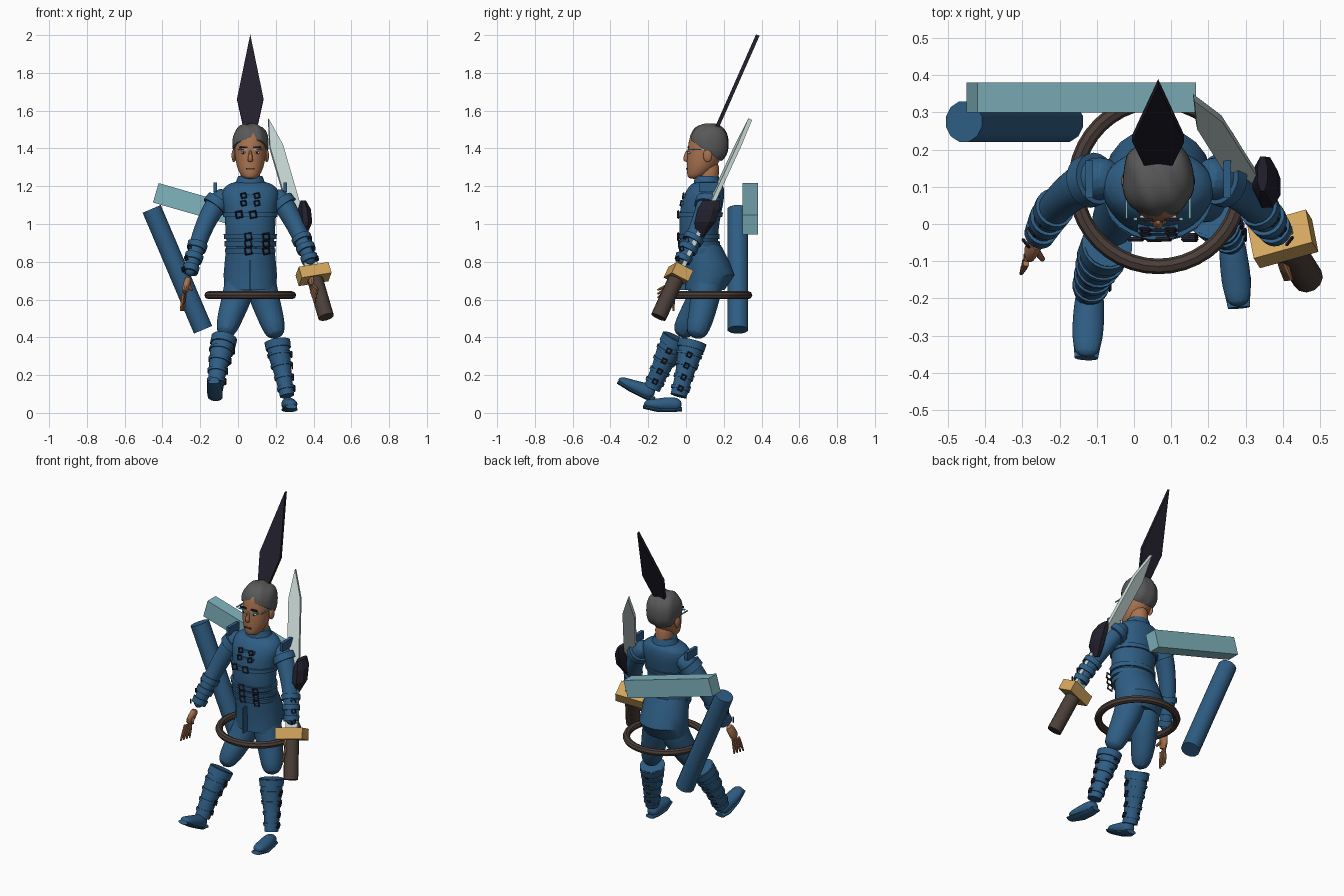
import bpy, bmesh, math
from mathutils import Vector, Matrix

default = bpy.data.objects.get("Cube")
if default:
    bpy.data.objects.remove(default)


def material(name, red, green, blue):
    mat = bpy.data.materials.new(name)
    mat.use_nodes = True
    colour = (red, green, blue, 1)
    mat.diffuse_color = colour
    shader = next(n for n in mat.node_tree.nodes if n.type == "BSDF_PRINCIPLED")
    shader.inputs["Base Color"].default_value = colour
    shader.inputs["Roughness"].default_value = .8
    return mat


BLUE = material("uniform blue", .028, .11, .23)
HAIR = material("hair grey", .1, .1, .1)
SKIN = material("skin", .4, .17, .08)
DARK = material("near black", .016, .014, .026)
TEAL = material("pale teal", .22, .46, .52)
BROWN = material("dark brown", .07, .048, .04)
TAN = material("guard tan", .65, .38, .11)
STEEL = material("pale steel", .56, .67, .65)
MID = .065  # body centre line in x


def finish(obj, mat, subdivide=0, angle=35):
    """Give a part its colour, smoothing and shading."""
    obj.data.materials.append(mat)
    if subdivide:
        mod = obj.modifiers.new("smooth", "SUBSURF")
        mod.levels = mod.render_levels = subdivide
    bpy.ops.object.select_all(action="DESELECT")
    obj.select_set(True)
    bpy.context.view_layer.objects.active = obj
    bpy.ops.object.shade_smooth_by_angle(angle=math.radians(angle))
    return obj


def from_bmesh(name, bm, mat, matrix=None, **style):
    bmesh.ops.recalc_face_normals(bm, faces=bm.faces)
    mesh = bpy.data.meshes.new(name)
    bm.to_mesh(mesh)
    bm.free()
    obj = bpy.data.objects.new(name, mesh)
    bpy.context.collection.objects.link(obj)
    if matrix:
        obj.matrix_world = matrix
    return finish(obj, mat, **style)


def loft(name, sections, mat, flat=False, sides=12, matrix=None, **style):
    """Skin elliptical sections (x, y, z, half width, half depth)."""
    bm = bmesh.new()
    centres = [Vector(s[:3]) for s in sections]
    rings = []
    for i, s in enumerate(sections):
        along = centres[min(i + 1, len(centres) - 1)] - centres[max(i - 1, 0)]
        along = Vector((0, 0, 1)) if flat else along.normalized()
        side = Vector((1, 0, 0))
        side = (side - along * side.dot(along)).normalized()
        up = along.cross(side)
        turns = [math.tau * (k + .5) / sides for k in range(sides)]
        rings.append([bm.verts.new(centres[i] + side * s[3] * math.cos(a)
                                   + up * s[4] * math.sin(a)) for a in turns])
    for low, high in zip(rings, rings[1:]):
        for k in range(sides):
            n = (k + 1) % sides
            bm.faces.new((low[k], low[n], high[n], high[k]))
    bm.faces.new(rings[0])
    bm.faces.new(rings[-1])
    return from_bmesh(name, bm, mat, matrix, **style)


def box(name, centre, size, mat, matrix=None):
    bm = bmesh.new()
    place = Matrix.Translation(centre) @ Matrix.Diagonal((*size, 1))
    bmesh.ops.create_cube(bm, size=1, matrix=place)
    return from_bmesh(name, bm, mat, matrix)


def ball(name, centre, radii, mat, **style):
    bm = bmesh.new()
    place = Matrix.Translation(centre) @ Matrix.Diagonal((*radii, 1))
    bmesh.ops.create_uvsphere(bm, u_segments=16, v_segments=10, radius=1, matrix=place)
    return from_bmesh(name, bm, mat, **style)


def plate(name, outline, thick, mat, matrix):
    """Flat blade: outline in local x and z, thickness along local y."""
    bm = bmesh.new()
    face = bm.faces.new([bm.verts.new((x, -thick / 2, z)) for x, z in outline])
    grown = bmesh.ops.extrude_face_region(bm, geom=[face])["geom"]
    moved = [g for g in grown if isinstance(g, bmesh.types.BMVert)]
    bmesh.ops.translate(bm, verts=moved, vec=(0, thick, 0))
    return from_bmesh(name, bm, mat, matrix, angle=20)


def frame(origin, along, side):
    """Matrix with local z along a direction and local x near a side."""
    d = Vector(along).normalized()
    u = Vector(side)
    u = (u - d * u.dot(d)).normalized()
    return Matrix.Translation(origin) @ Matrix((u, d.cross(u), d)).transposed().to_4x4()


def sample(path, f):
    """Section at fraction f of a path."""
    i = min(int(f * (len(path) - 1)), len(path) - 2)
    t = f * (len(path) - 1) - i
    return Vector([a + (b - a) * t for a, b in zip(path[i], path[i + 1])])


def band(name, path, f, width, extra, mat=BLUE, flat=False):
    """Strap around a lofted part."""
    loft(name, [[*s[:3], s[3] + extra, s[4] + extra] for s in
                (sample(path, f - width), sample(path, f + width))], mat, flat, sides=20)


def buckle(name, centre, size, facing):
    bpy.ops.mesh.primitive_torus_add(major_segments=4, minor_segments=4,
                                     major_radius=size, minor_radius=size * .3)
    obj = bpy.context.object
    obj.name = name
    spin = Matrix.Rotation(math.pi / 4, 4, "Z")
    obj.matrix_world = frame(centre, facing, (1, .1, .2)) @ spin
    finish(obj, DARK)


# Jacket
torso = [(MID, y, z, rx, ry) for y, z, rx, ry in (
    (.075, .84, .125, .1), (.065, .95, .135, .105), (.075, 1.05, .137, .112),
    (.09, 1.13, .155, .115), (.105, 1.19, .155, .1), (.115, 1.23, .09, .075))]
loft("jacket", torso, BLUE, True, 16, subdivide=2)
loft("collar", [(MID, .112, 1.2, .085, .075), (MID, .11, 1.255, .065, .063)],
     BLUE, True, 20)
loft("coat_skirt", [(MID, .085, .89, .128, .1), (MID, .11, .8, .137, .122),
                    (MID, .127, .73, .143, .132), (MID, .1, .65, .138, .105),
                    (MID, .1, .66, .12, .09)], BLUE, True, 20)
for i, f in enumerate((.03, .1, .17, .4)):
    band(f"body_belt_{i}", torso, f, .025, .008, flat=True)
    c = sample(torso, f)
    for offset in (-.01, .085) if f < .3 else (-.06, .015):
        buckle(f"belt_buckle_{i}", (MID + offset, c.y - c[4] - .004, c.z), .022, (0, -1, 0))
for z in (1.11, 1.15):
    box("chest_strap", (MID, -.022 + (z - 1.1) * .3, z), (.11, .014, .018), BLUE)
    for offset in (-.035, .035):
        buckle("chest_buckle", (MID + offset, -.03 + (z - 1.1) * .3, z), .017, (0, -1, .2))
box("jacket_seam", (MID, -.019, .73), (.006, .05, .16), BLUE)

# Head and face
loft("neck", [(MID, .13, 1.17, .055, .055), (MID, .115, 1.26, .052, .055),
              (MID, .12, 1.34, .06, .07)], SKIN, True, subdivide=1)
loft("head", [(MID, y, z, rx, ry) for y, z, rx, ry in (
    (.045, 1.238, .03, .033), (.062, 1.26, .055, .058), (.085, 1.31, .076, .083),
    (.102, 1.37, .084, .098), (.11, 1.43, .087, .1), (.115, 1.48, .08, .092),
    (.12, 1.52, .05, .06))], SKIN, True, 16, subdivide=2)
loft("nose", [(MID, .01, 1.395, .008, .01), (MID, -.004, 1.345, .014, .016),
              (MID, .003, 1.328, .018, .015)], SKIN, True, 8, subdivide=1)
box("mouth", (MID, .004, 1.292), (.045, .009, .007), BROWN)
for side in (-1, 1):
    x = MID + side * .036
    ball("ear", (MID + side * .087, .115, 1.362), (.012, .024, .035), SKIN)
    ball("eye", (x, .018, 1.378), (.014, .008, .007), STEEL)
    ball("pupil", (x, .011, 1.378), (.005, .004, .006), DARK)
    box("eyebrow", (x, .012, 1.407), (.042, .009, .009), DARK)
    box("glasses_rim", (x + side * .006, .013, 1.394), (.05, .008, .006), TEAL)
    box("glasses_arm", (MID + side * .085, .06, 1.394), (.006, .09, .006), TEAL)

# Swept hair, trimmed on a slope from forehead to nape
bm = bmesh.new()
bmesh.ops.create_uvsphere(bm, u_segments=32, v_segments=18, radius=1)
for v in bm.verts:
    v.co = Vector([math.copysign(abs(c) ** .85, c) for c in v.co])
    v.co *= 1 + .025 * math.sin(v.co.x * 9 + v.co.y * 4)
    v.co = Vector((MID + v.co.x * .096, .122 + v.co.y * .103, 1.425 + v.co.z * .107))
cut = bmesh.ops.bisect_plane(bm, geom=bm.verts[:] + bm.edges[:] + bm.faces[:],
                             plane_co=(0, .01, 1.455), plane_no=(0, .14, .2), clear_inner=True)
bmesh.ops.holes_fill(bm, edges=[e for e in cut["geom_cut"] if isinstance(e, bmesh.types.BMEdge)])
from_bmesh("hair", bm, HAIR)

# Arms: the two poses differ, so each side has its own path
arms = {
    "right": [(-.05, .13, 1.17, .05, .055), (-.115, .12, 1.11, .062, .064),
              (-.165, .09, 1.02, .053, .057), (-.205, .055, .92, .048, .05),
              (-.235, .01, .82, .042, .045), (-.26, -.04, .72, .032, .034)],
    "left": [(.18, .13, 1.17, .05, .055), (.24, .12, 1.11, .06, .064),
             (.285, .09, 1.03, .053, .057), (.325, .055, .95, .048, .05),
             (.36, .01, .87, .044, .045), (.39, -.03, .78, .034, .034)]}
for side, path in arms.items():
    out = -1 if side == "right" else 1
    loft(side + "_sleeve", path, BLUE, subdivide=2)
    band(side + "_shoulder_cap", path, .2, .045, .009)
    box(side + "_epaulette", (MID + out * .185, .12, 1.195), (.02, .1, .05), BLUE)
    for f in (.68, .8, .92):
        band(side + "_cuff_strap", path, f, .03, .007)
        c = sample(path, f)
        buckle(side + "_cuff_buckle", c.to_3d() + Vector((out * .04, -.032, 0)), .015, (out, -.8, 0))


def hand(side, wrist, knuckles, tips, spread):
    w, k, t = Vector(wrist), Vector(knuckles), Vector(tips)
    loft(side + "_palm", [(*w, .022, .024), (*w.lerp(k, .5), .02, .032),
                          (*k, .016, .032)], SKIN, subdivide=1)
    for i in range(4):
        shift = Vector(spread) * (i - 1.5)
        mid = k.lerp(t, .5) + shift
        loft(f"{side}_finger_{i}", [(*(k + shift * .8), .009, .009), (*mid, .009, .009),
                                    (*(t + shift * 1.3), .005, .005)], SKIN, sides=8)
    thumb = w.lerp(k, .4)
    loft(side + "_thumb", [(*thumb, .011, .011), (*(thumb + Vector((.025, -.035, -.035))),
                                                  .007, .007)], SKIN, sides=8)


hand("right", (-.26, -.045, .72), (-.285, -.085, .63), (-.295, -.1, .54), (.004, .017, 0))
hand("left", (.39, -.035, .77), (.395, -.09, .66), (.415, -.15, .62), (.004, 0, .016))

# Legs, boots and feet
legs = {
    "right": ([(.02, .12, .76, .085, .1), (.005, .1, .64, .086, .085),
               (-.035, .045, .53, .073, .075), (-.075, -.04, .4, .055, .06)],
              [(-.072, -.055, .4, .062, .066), (-.09, -.095, .32, .06, .064),
               (-.108, -.135, .23, .047, .05), (-.12, -.18, .13, .042, .045)],
              [(-.118, -.165, .1, .034, .034), (-.12, -.21, .115, .042, .045),
               (-.124, -.29, .145, .045, .032), (-.128, -.36, .18, .034, .02)]),
    "left": ([(.11, .12, .76, .085, .1), (.128, .105, .64, .086, .085),
              (.17, .085, .52, .073, .072), (.208, .045, .39, .057, .062)],
             [(.208, .035, .38, .062, .07), (.22, .015, .3, .058, .064),
              (.24, -.01, .2, .045, .048), (.26, -.04, .09, .038, .044)],
             [(.262, -.022, .04, .032, .028), (.265, -.07, .048, .038, .042),
              (.275, -.15, .042, .043, .034), (.282, -.225, .05, .032, .022)])}
for side, (thigh, boot, foot) in legs.items():
    loft(side + "_trouser", thigh, BLUE, subdivide=2)
    loft(side + "_boot", boot, BLUE, sides=16)
    loft(side + "_foot", foot, BLUE, sides=14, subdivide=2)
    loft(side + "_sole", [(x, y, z - ry * .75, rx * .95, .012) for x, y, z, rx, ry in foot],
         BLUE, sides=12)
    band(side + "_boot_cuff", boot, .09, .08, .007)
    for f in (.3, .5, .7, .88):
        band(side + "_boot_strap", boot, f, .025, .006)
        c = sample(boot, f)
        buckle(side + "_boot_buckle", (c.x + c[3] + .006, c.y, c.z), .016, (1, 0, 0))
        buckle(side + "_boot_clasp", (c.x - .01, c.y + c[4] + .004, c.z + .01), .012, (0, 1, .4))

# Hoop around the hips
bpy.ops.mesh.primitive_torus_add(location=(MID, .108, .623), major_segments=40,
                                 minor_segments=8, major_radius=.222, minor_radius=.021)
bpy.context.object.name = "hip_hoop"
finish(bpy.context.object, BROWN)

# Blade rising behind the head
plate("head_blade", [(-.03, 0), (.03, 0), (.07, .197), (0, .569), (-.07, .197)], .02, DARK,
      frame((MID, .15, 1.48), (0, .23, .52), (1, 0, 0)))

# Sword held behind the left arm
sword = frame((.4, -.04, .735), (-.24, .38, .82), (.97, .24, .1))
box("sword_guard", (0, 0, 0), (.165, .1, .065), TAN, sword)
loft("sword_grip", [(0, 0, -.26, .042, .042), (0, 0, 0, .042, .042)], BROWN, True, 12, sword)
plate("sword_blade", [(-.036, 0), (.036, 0), (.036, .77), (0, .935), (-.036, .77)], .022,
      STEEL, sword)
loft("elbow_guard", [(.345, .135, 1.125, .015, .05), (.352, .12, 1.08, .036, .064),
                     (.358, .1, 1.01, .038, .06), (.342, .075, .93, .02, .022)],
     DARK, True, 8, angle=20)

# Beam and tube floating behind the back
tilt = Matrix.Translation((-.142, .34, 1.081)) @ Matrix.Rotation(math.radians(16), 4, "Y")
box("back_beam", (0, 0, 0), (.61, .08, .107), TEAL, tilt)
loft("back_tube", [(-.457, .275, 1.08, .054, .056), (-.185, .275, .44, .054, .056)],
     BLUE, sides=12)
